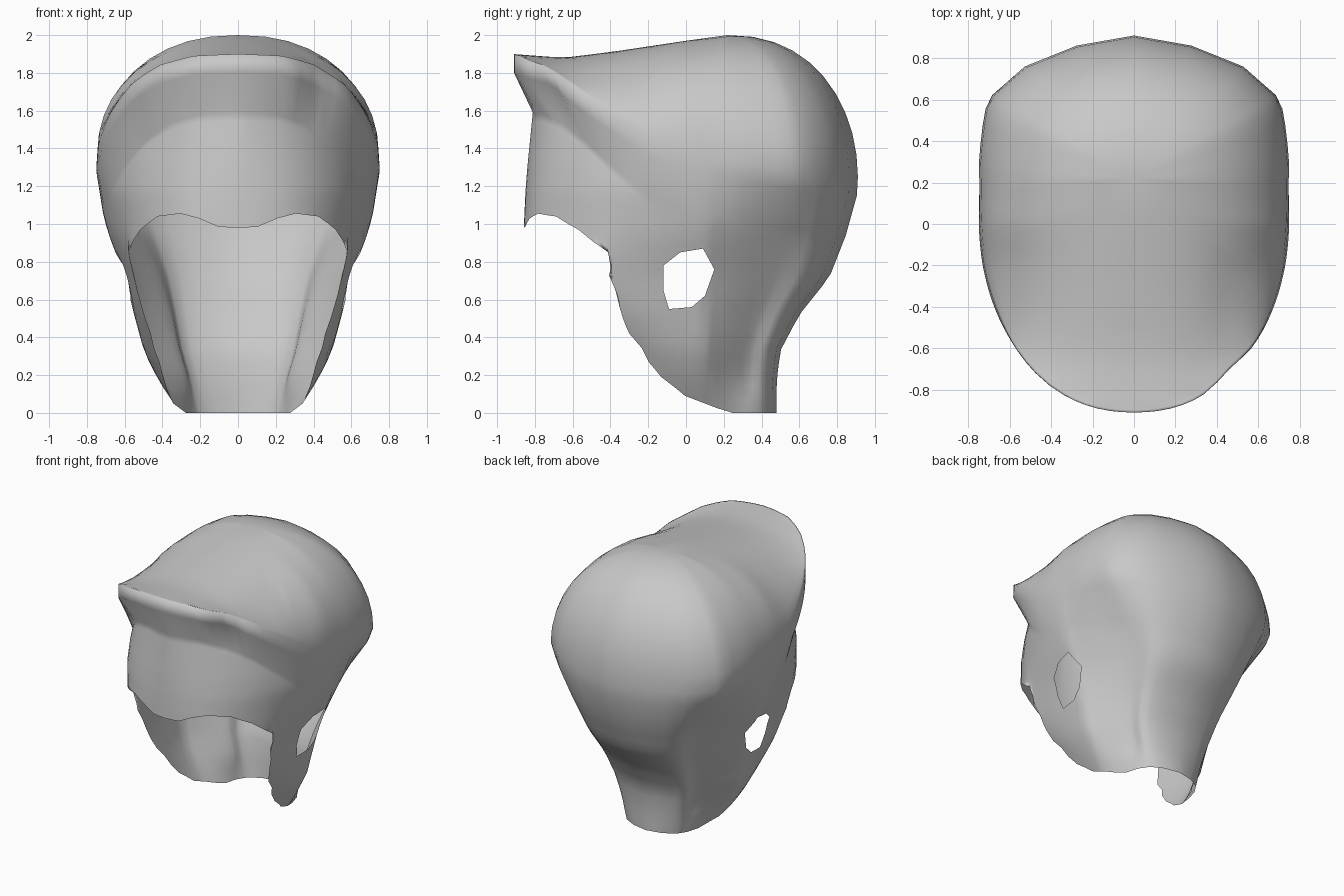
import bpy, bmesh, math
from mathutils import Vector

if "Cube" in bpy.data.objects:
    bpy.data.objects.remove(bpy.data.objects["Cube"])

YC = 0.1                                   # depth of the section centres
APEX = Vector((0, 0.22, 2.0))

# height: half width, front y, back y, narrowing of the back corners
SECTIONS = [
    (0.0, 0.31, -0.20, 0.48, 0.85), (0.17, 0.42, -0.40, 0.48, 0.64),
    (0.33, 0.50, -0.52, 0.50, 0.64), (0.52, 0.55, -0.82, 0.60, 0.66),
    (0.72, 0.60, -1.0, 0.76, 0.70), (0.95, 0.69, -0.86, 0.85, 0.77),
    (1.17, 0.745, -0.85, 0.91, 0.93), (1.3, 0.75, -0.84, 0.91, 1.0),
    (1.6, 0.73, -0.81, 0.90, 1.0), (2.0, 0.72, -0.81, 0.88, 1.0)]

# back half of a section by angle: share of width, share of depth, narrowing weight
BACK = [(90, 1, 0, 0), (112, 1, 0.27, 0.45), (130, 0.955, 0.62, 1), (146, 0.71, 0.815, 0.5),
        (162, 0.37, 0.94, 0), (180, 0, 1, 0)]

# angle from the front: height of the brim ridge
RIDGE = [(0, 1.9), (15, 1.89), (30, 1.84), (45, 1.74), (60, 1.6), (75, 1.45),
         (90, 1.37), (130, 1.28), (180, 1.25)]

# crown centre line in front of the apex: y, z
CREST = [(-0.92, 1.9), (-0.65, 1.88), (-0.4, 1.91), (0, 1.97), (0.22, 2.0)]

# depth below the ridge: brim swell, hollow under the brim
BRIM = [(0, 0.11, 0), (0.1, 0.11, 0), (0.31, 0, 0.08), (0.85, 0, 0)]

# angle at the ridge: angle and height at the lower edge
EDGE = [(0, 0, 0.98), (7, 7, 0.985), (15, 15, 1.03), (23, 23, 1.055), (35, 35, 1.04),
        (45, 47, 0.97), (52, 62, 0.85), (60, 65, 0.75), (66, 65, 0.62), (71, 63, 0.5),
        (75, 60.5, 0.42), (79, 61, 0.27), (84, 65.5, 0.19), (91, 77, 0.09), (99, 90, 0.05),
        (110, 118, 0.0), (122, 127, 0.0), (132, 134, 0.0), (146, 146, 0.0),
        (162, 162, 0.0), (180, 180, 0.0)]

# ear opening outline, y and z
EAR = [(-0.12, 0.78), (-0.03, 0.85), (0.09, 0.87), (0.15, 0.76),
       (0.10, 0.62), (0.03, 0.56), (-0.09, 0.55), (-0.12, 0.65)]


def lerp_table(table, k):
    k = max(k, table[0][0])
    for a, b in zip(table, table[1:]):
        if k <= b[0]:
            f = (k - a[0]) / (b[0] - a[0])
            return [p + (q - p) * f for p, q in zip(a[1:], b[1:])]
    return list(table[-1][1:])


def shell_point(deg, z, depth):
    """Point on the head surface, swelling into the brim just below the ridge."""
    w, yf, yb, narrow = lerp_table(SECTIONS, z)
    if deg > 90:
        fx, fy, k = lerp_table(BACK, deg)
        return Vector((w * fx * (1 - (1 - narrow) * k), YC + (yb - YC) * fy, z))
    c, s = math.cos(math.radians(deg)), math.sin(math.radians(deg))
    x = w * s ** (2 / 2.2)
    y = max(c, 0) ** (2 / 2.2) * (yf - YC)
    swell, hollow = lerp_table(BRIM, depth)
    k = 1 + swell * max(c, 0) ** 1.5 - hollow * 2 * s * max(c, 0)
    return Vector((x * k, YC + y * k, z))


# Ridge ring as a table: y, half width, height
RING = []
for d in range(0, 113, 2):
    q = shell_point(d, lerp_table(RIDGE, d)[0], 0)
    RING.append((q.y, q.x, q.z))


def crown_height(p, ridge, s):
    """Domed cross sections ahead of the apex, round dome behind it."""
    if p.y >= APEX.y:
        return ridge + (APEX.z - ridge) * s
    half, low = lerp_table(RING, p.y)
    crest = lerp_table(CREST, p.y)[0]
    r = min(abs(p.x) / max(half, 1e-4), 1)
    power = 0.5 + 0.65 * min(max(-p.y / 0.9, 0), 1)
    return low + (crest - low) * (1 - r ** 2.3) ** power


def column(top_deg):
    """Points from near the apex down to the lower edge."""
    ridge = lerp_table(RIDGE, top_deg)[0]
    end_deg, end_z = lerp_table(EDGE, top_deg)
    base = shell_point(top_deg, ridge, 0)
    pts = []
    for i in range(9, 0, -1):                       # crown
        a = math.radians(i * 9)
        p = APEX.lerp(base, math.cos(a) ** 0.88)
        p.z = crown_height(p, ridge, math.sin(a))
        pts.append(p)
    total = ridge - end_z
    depths = [0, 0.1, 0.31]
    depths += [0.31 + (total - 0.31) * i / 14 for i in range(1, 15)]
    for d in depths:                                # brim, sides and nape
        deg = top_deg + (end_deg - top_deg) * (d / total) ** 4
        pts.append(shell_point(deg, ridge - d, d))
    return pts


def parting(p):
    """Small dent in the brim on one side."""
    if p.y < -0.2:
        k = math.exp(-((p.x - 0.43) / 0.09) ** 2 - ((p.z - 1.7) / 0.12) ** 2)
        p.y += 0.06 * k
        p.x -= 0.03 * k
    return p


def cut_ear(bm, side):
    inside = [f for f in bm.faces
              if f.calc_center_median().x * side > 0
              and abs(f.calc_center_median().y) < 0.35
              and 0.35 < f.calc_center_median().z < 1.1]
    mid = Vector((0, 0.01, 0.7))
    for (y0, z0), (y1, z1) in zip(EAR, EAR[1:] + EAR[:1]):
        co = Vector((0, y0, z0))
        no = Vector((0, z1 - z0, y0 - y1)).normalized()
        if (mid - co).dot(no) > 0:
            no = -no
        geom = list({v for f in inside for v in f.verts})
        geom += list({e for f in inside for e in f.edges}) + inside
        res = bmesh.ops.bisect_plane(bm, geom=geom, dist=1e-5, plane_co=co, plane_no=no)
        inside = [f for f in res["geom"] if isinstance(f, bmesh.types.BMFace)
                  and (f.calc_center_median() - co).dot(no) < 0]
    bmesh.ops.delete(bm, geom=inside, context='FACES')


# Angles: every edge station plus the midpoints between them
stations = [e[0] for e in EDGE]
angles = sorted(stations + [(a + b) / 2 for a, b in zip(stations, stations[1:])])
half = [column(a) for a in angles]
ring = half + [[Vector((-p.x, p.y, p.z)) for p in c] for c in half[-2:0:-1]]

bm = bmesh.new()
apex = bm.verts.new(APEX)
cols = [[bm.verts.new(parting(p.copy())) for p in c] for c in ring]
for a, b in zip(cols, cols[1:] + cols[:1]):
    bm.faces.new((apex, a[0], b[0]))
    for i in range(len(a) - 1):
        bm.faces.new((a[i], a[i + 1], b[i + 1], b[i]))
for side in (1, -1):
    cut_ear(bm, side)
bmesh.ops.recalc_face_normals(bm, faces=bm.faces[:])
bm.normal_update()
if max(bm.faces, key=lambda f: f.calc_center_median().z).normal.z < 0:
    bmesh.ops.reverse_faces(bm, faces=bm.faces[:])

mesh = bpy.data.meshes.new("hair_shell")
bm.to_mesh(mesh)
bm.free()
shell = bpy.data.objects.new("hair_shell", mesh)
bpy.context.collection.objects.link(shell)

grey = bpy.data.materials.new("light_grey")
grey.diffuse_color = (0.58, 0.58, 0.58, 1)
grey.use_nodes = True
grey.node_tree.nodes["Principled BSDF"].inputs["Base Color"].default_value = grey.diffuse_color
mesh.materials.append(grey)

bpy.context.view_layer.objects.active = shell
shell.select_set(True)
bpy.ops.object.shade_smooth()
